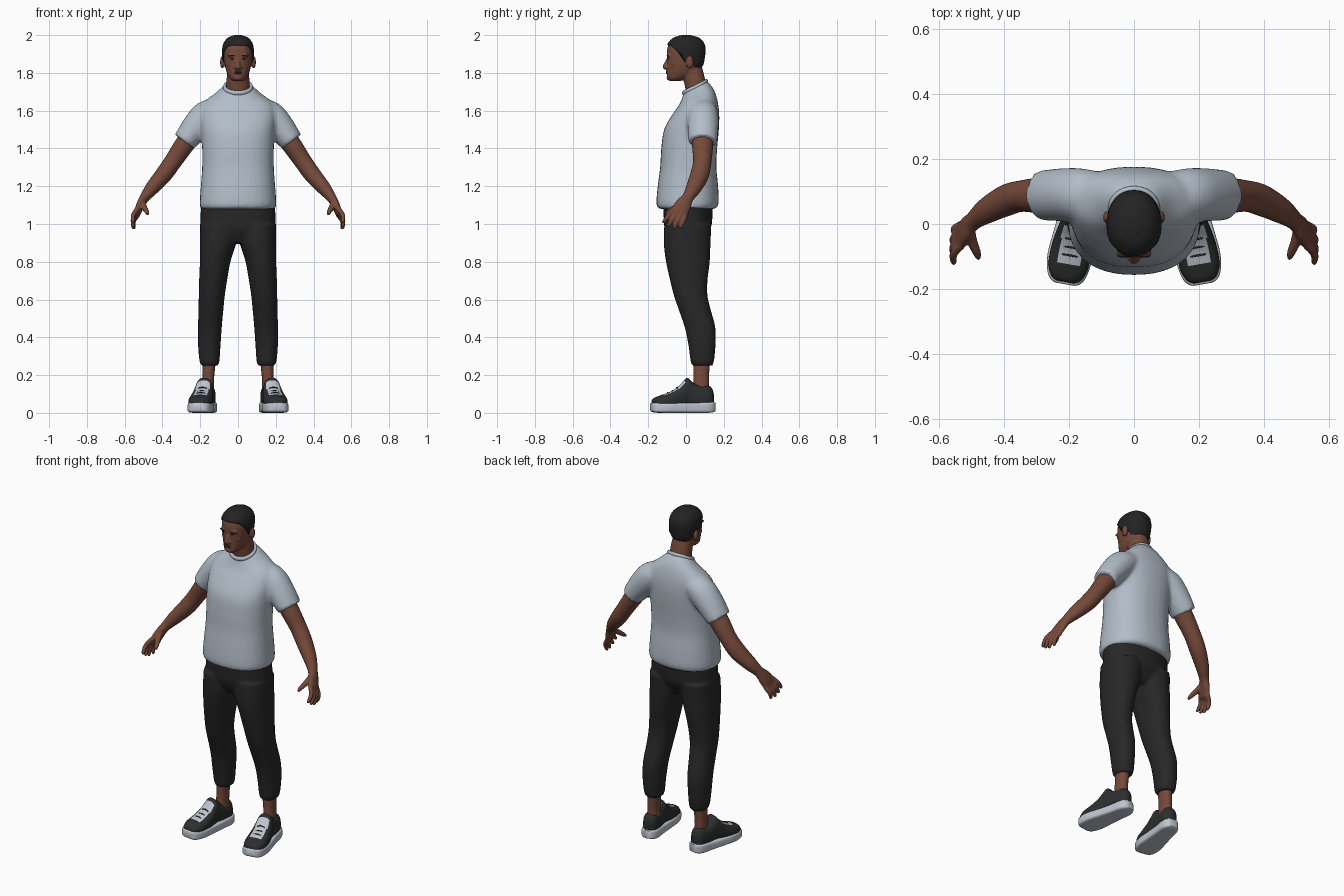
import bpy, bmesh, math
from mathutils import Vector, Matrix

if "Cube" in bpy.data.objects:
    bpy.data.objects.remove(bpy.data.objects["Cube"])

def mat(name, rgb):
    m = bpy.data.materials.new(name)
    m.diffuse_color = (*rgb, 1)
    m.use_nodes = True
    m.node_tree.nodes["Principled BSDF"].inputs["Base Color"].default_value = m.diffuse_color
    return m

SKIN = mat("brown skin", (.18, .068, .042))
SHIRT = mat("pale grey cotton", (.45, .51, .58))
PANTS = mat("black fabric", (.020, .020, .020))
SHOE = mat("charcoal leather", (.026, .027, .028))
LIGHT = mat("light rubber", (.52, .56, .62))
HAIR = mat("black hair", (.017, .017, .018))
LIPS = mat("dark lips", (.12, .04, .028))
EYE = mat("eye white", (.35, .31, .28))

def spline(st, k=4):
    """Smoothly interpolate a list of number tuples."""
    out = []
    for i in range(len(st) - 1):
        p = [st[max(0, min(len(st) - 1, i + d))] for d in (-1, 0, 1, 2)]
        for j in range(k):
            t = j / k
            out.append(tuple(.5 * (2*b + (c - a)*t + (2*a - 5*b + 4*c - d)*t*t
                                   + (3*b - a - 3*c + d)*t**3) for a, b, c, d in zip(*p)))
    return out + [tuple(st[-1])]

def oval(c, u, v, ru, rv, e=2., n=32):
    """Superellipse ring around c in the plane of u and v."""
    f = lambda w: math.copysign(abs(w) ** (2 / e), w)
    return [c + u * ru * f(math.cos(2*math.pi*i/n)) + v * rv * f(math.sin(2*math.pi*i/n))
            for i in range(n)]

def skin_rings(bm, rings, mirror=False):
    for s in ((1, -1) if mirror else (1,)):
        vs = [[bm.verts.new((p.x * s, p.y, p.z)) for p in r] for r in rings]
        n = len(vs[0])
        for a, b in zip(vs, vs[1:]):
            for i in range(n):
                bm.faces.new((a[i], a[(i+1) % n], b[(i+1) % n], b[i]))
        bm.faces.new(vs[0][::-1])
        bm.faces.new(vs[-1])

def stack(bm, st, e=2.2, mirror=False, k=4):
    """Horizontal rings: z, cx, cy, rx, ry, tilt."""
    skin_rings(bm, [oval(Vector((cx, cy, z)), Vector((1, 0, 0)), Vector((0, 1, t)), rx, ry, e)
                    for z, cx, cy, rx, ry, t in spline(st, k)], mirror)

def limb(bm, st, wide, mirror=True, n=20):
    """Rings across a path: x, y, z, radius along wide, other radius."""
    st = spline(st)
    rings = []
    for i, s in enumerate(st):
        d = (Vector(st[min(i+1, len(st)-1)][:3]) - Vector(st[max(i-1, 0)][:3])).normalized()
        u = (wide - d * wide.dot(d)).normalized()
        rings.append(oval(Vector(s[:3]), u, d.cross(u), s[3], s[4], n=n))
    skin_rings(bm, rings, mirror)

def blob(bm, c, r, mirror=False):
    for s in ((1, -1) if mirror else (1,)):
        bmesh.ops.create_uvsphere(bm, u_segments=16, v_segments=10, radius=1,
            matrix=Matrix.Translation((c[0]*s, c[1], c[2])) @ Matrix.Diagonal((*r, 1)))

def finish(bm, name, mats, voxel=0, smooth=3, angle=55):
    bmesh.ops.recalc_face_normals(bm, faces=bm.faces)
    me = bpy.data.meshes.new(name)
    bm.to_mesh(me)
    bm.free()
    for m in mats:
        me.materials.append(m)
    for p in me.polygons:
        p.use_smooth = True
    me.set_sharp_from_angle(angle=math.radians(angle))
    ob = bpy.data.objects.new(name, me)
    bpy.context.collection.objects.link(ob)
    if voxel:  # fuse overlapping volumes into one soft surface
        r = ob.modifiers.new("fuse", 'REMESH')
        r.mode, r.voxel_size, r.use_smooth_shade = 'VOXEL', voxel, True
        s = ob.modifiers.new("soften", 'SMOOTH')
        s.factor, s.iterations = .5, smooth
    return ob

# Shirt: torso, sleeves and collar
bm = bmesh.new()
stack(bm, [(1.08, 0, .005, .197, .152, 0), (1.11, 0, .008, .203, .165, 0),
           (1.2, 0, .01, .197, .16, 0), (1.3, 0, .012, .19, .149, 0),
           (1.4, 0, .017, .19, .148, 0), (1.5, 0, .029, .195, .145, 0),
           (1.58, 0, .052, .2, .124, 0), (1.64, 0, .066, .185, .102, .08),
           (1.69, 0, .064, .12, .084, .25), (1.725, 0, .05, .076, .062, .5)], e=2.3)
limb(bm, [(.1, .09, 1.61, .07, .06), (.165, .09, 1.575, .082, .08),
          (.222, .09, 1.515, .082, .076), (.284, .088, 1.435, .077, .063)], Vector((0, 1, 0)))
finish(bm, "shirt", [SHIRT], .011, 4)
bm = bmesh.new()
ring = []
for i in range(40):
    a = 2 * math.pi * i / 40
    d = Vector((math.cos(a), math.sin(a), .5 * math.sin(a)))
    c = Vector((.071 * d.x, .048 + .06 * d.y, 1.724 + .06 * d.z))
    ring.append(oval(c, Vector((d.x, d.y, 0)), Vector((0, 0, 1)), .009, .013, n=10))
skin_rings(bm, ring + ring[:1])
finish(bm, "collar", [SHIRT])

# Trousers: hips and two legs
bm = bmesh.new()
stack(bm, [(.9, 0, .005, .09, .08, 0), (.95, 0, .006, .18, .11, 0),
           (1.0, 0, .01, .199, .127, 0), (1.11, 0, .012, .195, .13, 0)])
stack(bm, [(.25, .15, .086, .045, .054, 0), (.275, .151, .086, .053, .062, 0),
           (.35, .152, .085, .059, .071, 0), (.45, .149, .075, .063, .081, 0),
           (.55, .143, .045, .066, .085, 0), (.62, .139, .025, .069, .089, 0),
           (.7, .132, .015, .074, .099, 0), (.8, .121, .01, .081, .116, 0),
           (.9, .106, .006, .096, .124, 0), (1.0, .1, .01, .1, .125, 0)], mirror=True)
finish(bm, "trousers", [PANTS], .01, 3)

# Ankles
bm = bmesh.new()
stack(bm, [(.09, .16, .08, .035, .045, 0), (.18, .158, .08, .031, .041, 0),
           (.28, .152, .083, .036, .045, 0)], mirror=True)
finish(bm, "ankles", [SKIN])

# Arms with palms, fingers and thumbs
bm = bmesh.new()
W = Vector((0, .87, -.49))
limb(bm, [(.2, .09, 1.53, .058, .052), (.28, .088, 1.425, .057, .052),
          (.345, .086, 1.33, .049, .047), (.395, .072, 1.26, .05, .045),
          (.455, .04, 1.19, .041, .037), (.494, .01, 1.14, .031, .026),
          (.514, -.012, 1.105, .042, .022), (.533, -.036, 1.06, .047, .017),
          (.538, -.043, 1.045, .038, .010)], W)
for i in range(4):
    f = (i - 1.5)
    k, t = Vector((.53, -.033, 1.066)) + W * f * .024, Vector((.556, -.078, .985)) + W * f * .032
    t -= (t - k) * (.04, 0, .04, .22)[i]
    m = (k + t) / 2 + Vector((.012, 0, 0))
    limb(bm, [(*k, .013, .013), (*m, .0125, .0125), (*t, .010, .010),
              (*(t + (t - k) * .07), .004, .004)], W, n=12)
limb(bm, [(.508, -.012, 1.12, .018, .016), (.497, -.055, 1.09, .016, .015),
          (.483, -.09, 1.065, .013, .012), (.478, -.108, 1.05, .007, .007)], Vector((1, 0, 0)), n=12)
finish(bm, "arms", [SKIN], .0055, 2)

# Head profile: z, cx, cy, rx, ry, tilt
HEAD = [(1.757, 0, -.058, .026, .03, 0), (1.772, 0, -.047, .044, .052, 0),
        (1.80, 0, -.02, .059, .08, 0), (1.84, 0, -.008, .07, .092, 0),
        (1.88, 0, -.004, .076, .097, 0), (1.92, 0, -.002, .077, .099, 0),
        (1.955, 0, -.001, .068, .088, 0), (1.98, 0, 0, .045, .06, 0), (1.992, 0, 0, .012, .016, 0)]
DENSE = spline(HEAD, 12)

def lookup(table, z):
    for a, b in zip(table, table[1:]):
        if z <= b[0]:
            t = max(0, (z - a[0]) / (b[0] - a[0]))
            return [p + (q - p) * t for p, q in zip(a, b)]
    return list(table[-1])

def face_y(x, z):
    _, _, cy, rx, ry, _ = lookup(DENSE, z)
    return cy - ry * max(0, 1 - (abs(x) / rx) ** 2.2) ** (1 / 2.2)

# Head with neck, nose, ears and brow ridge
bm = bmesh.new()
stack(bm, HEAD)
stack(bm, [(1.67, 0, .065, .066, .06, 0), (1.73, 0, .052, .062, .058, 0),
           (1.80, 0, .035, .058, .058, 0), (1.85, 0, .02, .05, .06, 0)])
limb(bm, [(0, -.09, 1.885, .008, .008), (0, -.101, 1.86, .009, .009),
          (0, -.110, 1.838, .013, .012), (0, -.112, 1.828, .015, .010),
          (0, -.102, 1.822, .012, .006)], Vector((1, 0, 0)), mirror=False)
blob(bm, (.014, -.102, 1.829), (.009, .01, .008), True)
blob(bm, (.083, .02, 1.857), (.012, .02, .034), True)
blob(bm, (.03, face_y(.03, 1.892) + .004, 1.892), (.026, .011, .009), True)
blob(bm, (.045, -.058, 1.845), (.018, .02, .014), True)
blob(bm, (0, -.093, 1.802), (.024, .012, .013))
blob(bm, (0, -.09, 1.773), (.02, .014, .012))
finish(bm, "head", [SKIN], .0055, 2)

# Lips, eyes and brows
bm = bmesh.new()
blob(bm, (0, -.101, 1.806), (.022, .006, .004))
blob(bm, (0, -.101, 1.799), (.019, .006, .005))
finish(bm, "lips", [LIPS])
for name, m, r, x, z, dy in (("eye_whites", EYE, (.012, .004, .0045), .03, 1.873, .001),
                             ("irises", HAIR, (.005, .003, .0045), .03, 1.873, -.0015),
                             ("eyelids", HAIR, (.013, .004, .0015), .03, 1.878, -.001),
                             ("eyebrows", HAIR, (.019, .006, .003), .032, 1.893, -.003)):
    bm = bmesh.new()
    blob(bm, (x, face_y(x, z) + dy, z), r, True)
    finish(bm, name, [m])

# Short hair whose lower edge follows the hairline from forehead to nape
LINE = [(-1, 1.947), (-.72, 1.943), (-.4, 1.915), (-.15, 1.9), (-.03, 1.855), (.1, 1.865),
        (.35, 1.855), (.55, 1.83), (1.01, 1.825)]
bm = bmesh.new()
rings = []
for j in range(17):
    t = math.sin(j / 16 * math.pi / 2)
    ring = []
    for i in range(64):
        a = 2 * math.pi * i / 64
        h = lookup(LINE, math.sin(a))[1]
        z = h + (1.992 - h) * t
        _, _, cy, rx, ry, _ = lookup(DENSE, z)
        g = .007 if j else .003
        p = oval(Vector((0, cy, z + .008 * t)), Vector((1, 0, 0)), Vector((0, 1, 0)),
                 rx + g, ry + g, 2.2, 64)[i]
        ring.append(p)
    rings.append(ring)
skin_rings(bm, rings)
finish(bm, "hair", [HAIR])

# Shoes, toes turned slightly outward
TURN = math.radians(10)
U, V = Vector((math.cos(TURN), math.sin(TURN), 0)), Vector((-math.sin(TURN), math.cos(TURN), 0))
MID = Vector((.182, -.013, 0))

def shoe_part(st, e, k):
    bm = bmesh.new()
    skin_rings(bm, [oval(MID + V * v + Vector((0, 0, (z0 + z1) / 2)), U, Vector((0, 0, 1)),
                         w, (z1 - z0) / 2, e, 48) for v, w, z0, z1 in spline(st, k)], True)
    return bm

finish(shoe_part([(-.175, .028, .012, .05), (-.168, .045, .006, .054), (-.145, .06, .001, .055),
                  (-.09, .069, 0, .055), (-.02, .063, 0, .054), (.06, .055, 0, .055),
                  (.125, .051, 0, .058), (.155, .039, .003, .058), (.168, .022, .008, .055)],
                 5, 4), "soles", [LIGHT], angle=50)
bm = shoe_part([(-.168, .028, .03, .068), (-.155, .047, .02, .08), (-.12, .061, .02, .094),
                (-.07, .062, .02, .112), (-.03, .057, .02, .137), (0, .051, .02, .168),
                (.02, .047, .02, .186), (.045, .046, .02, .165), (.08, .046, .02, .146),
                (.125, .043, .02, .146), (.148, .033, .02, .135), (.16, .018, .03, .11)], 2.5, 6)
bm.normal_update()
for f in bm.faces:  # pale lace panel on the instep
    c = f.calc_center_median()
    c.x = abs(c.x)
    d = c - MID
    if -.115 < d.dot(V) < .004 and abs(d.dot(U)) < .036 and c.z > .07:
        f.material_index = 1
finish(bm, "shoe_uppers", [SHOE, LIGHT])

# Dark laces across the panel
bm = bmesh.new()
for v, z in ((-.085, .108), (-.06, .118), (-.035, .136)):
    a, b = MID + V * v - U * .024, MID + V * v + U * .024
    limb(bm, [(a.x, a.y, z - .006, .003, .003), (*(MID + V * v).xy, z, .003, .003),
              (b.x, b.y, z - .006, .003, .003)], Vector((0, 0, 1)), n=8)
finish(bm, "laces", [SHOE])
